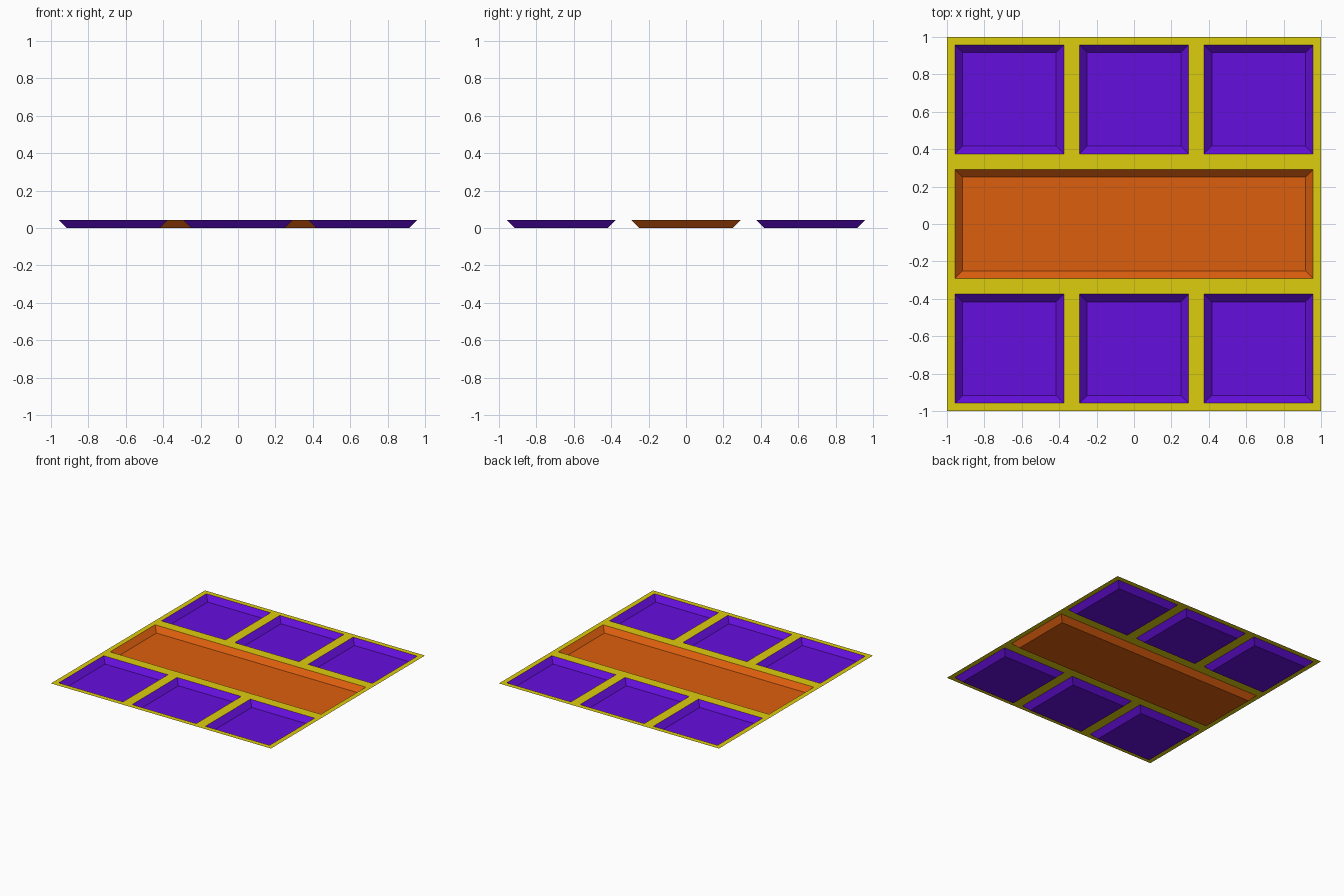
import bpy, bmesh

if "Cube" in bpy.data.objects:
    bpy.data.objects.remove(bpy.data.objects["Cube"])

U = 1 / 24          # border width, wall slope and recess depth
T = 1 / 3           # half a tile


def material(name, rgb):
    m = bpy.data.materials.new(name)
    m.diffuse_color = (*rgb, 1)
    m.use_nodes = True
    m.node_tree.nodes["Principled BSDF"].inputs["Base Color"].default_value = m.diffuse_color
    return m


YELLOW = material("yellow", (0.730, 0.610, 0.0044))
PURPLE = material("purple", (0.130, 0.0044, 0.716))
ORANGE = material("orange", (0.716, 0.114, 0.0044))


def finish(bm, name, mat):
    bm.normal_update()
    me = bpy.data.meshes.new(name)
    bm.to_mesh(me)
    bm.free()
    me.materials.append(mat)
    ob = bpy.data.objects.new(name, me)
    bpy.context.collection.objects.link(ob)


def quad(bm, x0, x1, y0, y1, z):
    pts = ((x0, y0), (x1, y0), (x1, y1), (x0, y1))
    return bm.faces.new([bm.verts.new((x, y, z)) for x, y in pts])


def tray(name, cx, cy, hx, hy, mat):
    """Open recess: flat floor with sloped walls, wider at the top."""
    bm = bmesh.new()
    f = quad(bm, cx - hx, cx + hx, cy - hy, cy + hy, U)
    bm.normal_update()
    bmesh.ops.inset_individual(bm, faces=[f], thickness=U, use_even_offset=True)
    for v in f.verts:
        v.co.z = 0
    finish(bm, name, mat)


# recessed trays: two rows of squares and one long middle tray
h = T - U
for row, cy in (("front", -2 * T), ("back", 2 * T)):
    for col, cx in (("left", -2 * T), ("middle", 0), ("right", 2 * T)):
        tray(f"{row}_{col}_tray", cx, cy, h, h, PURPLE)
tray("long_centre_tray", 0, 0, 1 - U, h, ORANGE)

# flat frame around the trays
bm = bmesh.new()
bars = [(-1, -1 + U), (-T - U, -T + U), (T - U, T + U), (1 - U, 1)]
for y0, y1 in bars:
    quad(bm, -1, 1, y0, y1, U)
for i in range(3):
    y0, y1 = bars[i][1], bars[i + 1][0]
    for x0, x1 in (bars if i != 1 else (bars[0], bars[3])):
        quad(bm, x0, x1, y0, y1, U)
finish(bm, "frame", YELLOW)
